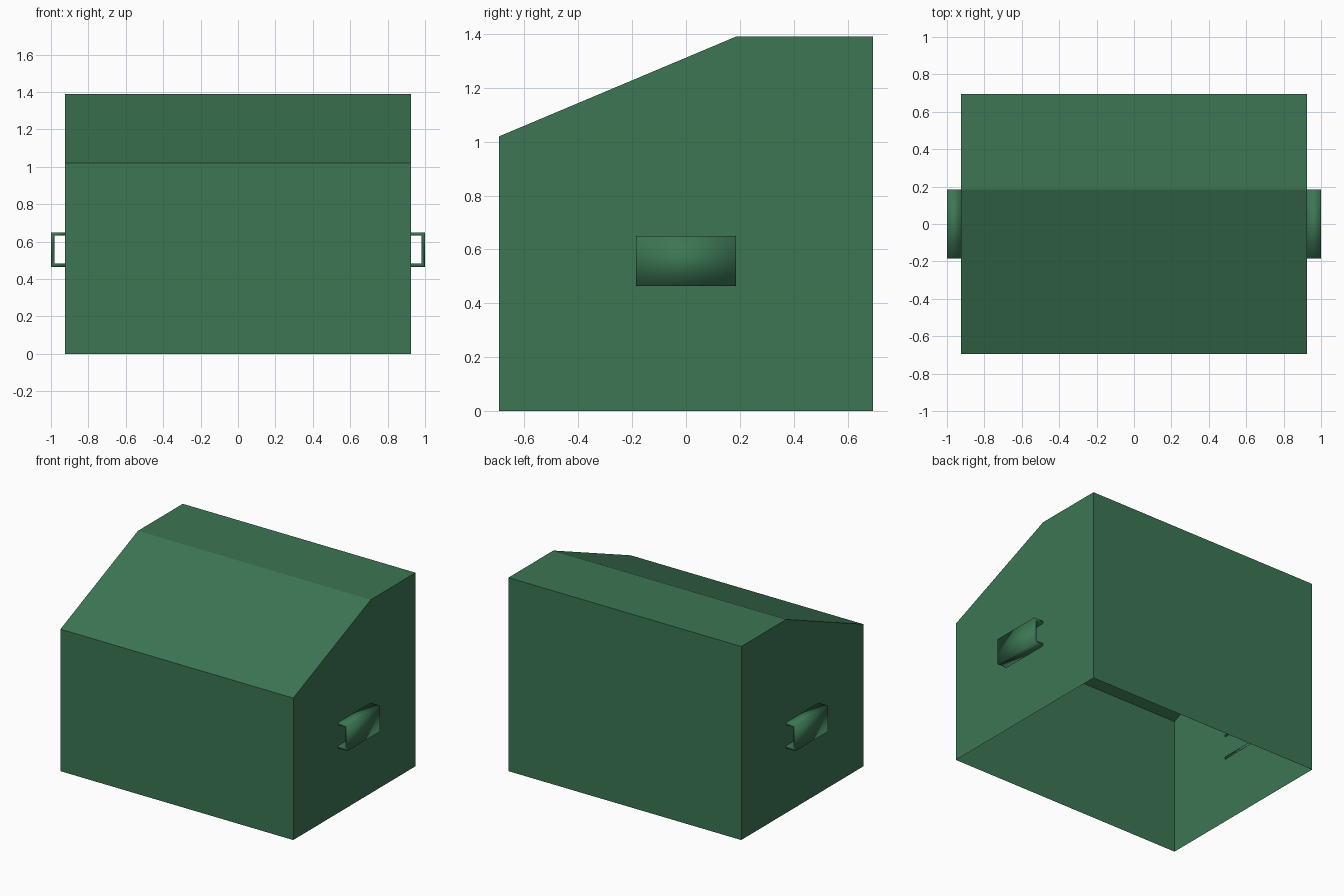
import bpy, bmesh

if "Cube" in bpy.data.objects:
    bpy.data.objects.remove(bpy.data.objects["Cube"])

U = 2 / 43.2            # module of the design: the case is 40 x 30 x 30 modules
W, D = 0.925, 0.694     # half width, half depth
TOP, FRONT = 1.39, 1.02
RIDGE = 0.185

green = bpy.data.materials.new("dark_green")
green.diffuse_color = (0.045, 0.181, 0.087, 1)
green.use_nodes = True
green.node_tree.nodes["Principled BSDF"].inputs["Base Color"].default_value = green.diffuse_color


def make(name, bm, smooth=False):
    mesh = bpy.data.meshes.new(name)
    bm.to_mesh(mesh)
    bm.free()
    mesh.materials.append(green)
    for p in mesh.polygons:
        p.use_smooth = smooth
    obj = bpy.data.objects.new(name, mesh)
    bpy.context.collection.objects.link(obj)
    return obj


def strip(bm, profile):
    """Sweep an open (y, z) profile across the full width."""
    rows = [[bm.verts.new((x, y, z)) for x in (-W, W)] for y, z in profile]
    for a, b in zip(rows, rows[1:]):
        bm.faces.new((a[0], a[1], b[1], b[0]))
    return rows


# Case: thin shell, open underneath, with slanted front roof
bm = bmesh.new()
rows = strip(bm, [(-D, 0), (-D, FRONT), (RIDGE, TOP), (D, TOP), (D, 0)])
bm.faces.new([r[0] for r in rows])
bm.faces.new([r[1] for r in reversed(rows)])
bmesh.ops.recalc_face_normals(bm, faces=bm.faces)
if sum(f.normal.y for f in bm.faces if f.calc_center_median().y < -D + 0.01) > 0:
    bmesh.ops.reverse_faces(bm, faces=bm.faces)
make("case", bm)

# Ceiling: underside of the thick roof, facing down into the case
bm = bmesh.new()
strip(bm, [(D, TOP - U), (RIDGE, TOP - U), (-D, FRONT - U)])
bm.normal_update()
make("ceiling", bm)

# Handles: C-shaped channels on both sides
T, Z0, Z1, HY = 0.018, 0.465, 0.65, 0.185
PROFILE = [(W, Z0), (1, Z0), (1, Z1), (W, Z1),
           (W, Z1 - T), (1 - T, Z1 - T), (1 - T, Z0 + T), (W, Z0 + T)]
for name, s in (("right_handle", 1), ("left_handle", -1)):
    bm = bmesh.new()
    a = [bm.verts.new((s * x, -HY, z)) for x, z in PROFILE]
    b = [bm.verts.new((s * x, HY, z)) for x, z in PROFILE]
    n = len(a)
    for i in range(n):
        j = (i + 1) % n
        bm.faces.new((a[i], a[j], b[j], b[i]))
    # end caps as three quads each
    for v in (a, b):
        for q in ((0, 1, 6, 7), (1, 2, 5, 6), (2, 3, 4, 5)):
            bm.faces.new([v[k] for k in q])
    bmesh.ops.recalc_face_normals(bm, faces=bm.faces)
    make(name, bm, smooth=True)
